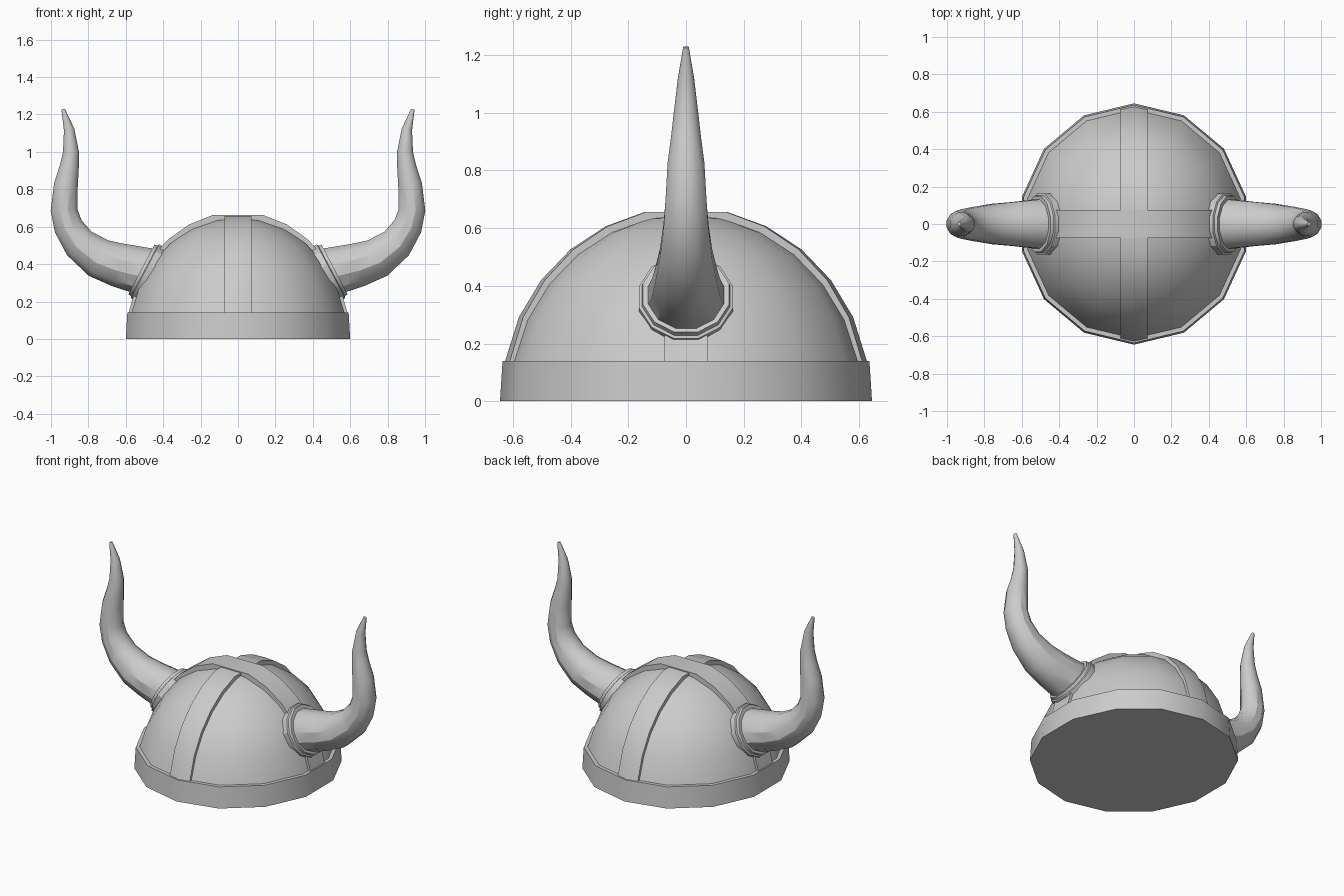
import bpy, bmesh
from math import sin, cos, pi, tan
from mathutils import Vector

if "Cube" in bpy.data.objects:
    bpy.data.objects.remove(bpy.data.objects["Cube"])

SIDES = 14
STEP = pi / SIDES          # half the angle of one dome side, also the ring spacing


def loft(name, rings, cap_start=False, cap_end=False, mirror=False):
    """Skin a list of equal-length closed rings of points."""
    bm = bmesh.new()
    vs = [[bm.verts.new(p) for p in r] for r in rings]
    n = len(rings[0])
    for a, b in zip(vs, vs[1:]):
        for i in range(n):
            j = (i + 1) % n
            bm.faces.new((a[i], a[j], b[j], b[i]))
    if cap_start:
        bm.faces.new(vs[0][::-1])
    if cap_end:
        bm.faces.new(vs[-1])
    bmesh.ops.remove_doubles(bm, verts=bm.verts, dist=1e-5)
    bmesh.ops.recalc_face_normals(bm, faces=bm.faces)
    me = bpy.data.meshes.new(name)
    bm.to_mesh(me)
    bm.free()
    ob = bpy.data.objects.new(name, me)
    bpy.context.collection.objects.link(ob)
    bpy.ops.object.select_all(action='DESELECT')
    bpy.context.view_layer.objects.active = ob
    ob.select_set(True)
    bpy.ops.object.shade_smooth_by_angle(angle=pi / 6)
    if mirror:
        ob.modifiers.new("Mirror", 'MIRROR').use_axis[0] = True
    return ob


def oval(r, z):
    """14-sided ring with corners at front and back, slightly narrower in x."""
    return [(0.954 * r * sin(2 * STEP * i), r * cos(2 * STEP * i), z)
            for i in range(SIDES)]


# dome
dome = [oval(0.612, 0.14)]
dome += [oval(0.628 * cos(k * STEP), 0.65 * sin(k * STEP)) for k in range(2, 7)]
dome.append(oval(0.0001, 0.65))
loft("dome", dome, cap_end=True)

# brow band with closed underside and a small ledge on top
loft("brow_band", [oval(0.645, 0), oval(0.636, 0.14), oval(0.61, 0.14)], cap_start=True)


# crossing straps
def strap(name, radius, height, half, ridge, along_x):
    rings = []
    for k in [1, 2, 3, 4, 5, 6, 8, 9, 10, 11, 12, 13]:
        e = k * STEP
        ring = []
        for off, depth in [(-half, 0.035), (-half, 0), (0, 0), (half, 0), (half, 0.035)]:
            drop = abs(off) * tan(STEP) if ridge else 0
            u = (radius - depth - drop) * cos(e)
            z = max(0.14, (height - depth) * sin(e)) if k not in (1, 13) else 0.14
            ring.append((u, off, z) if along_x else (off, u, z))
        rings.append(ring)
    loft(name, rings)


strap("front_back_strap", 0.643, 0.673, 0.073, True, False)
strap("side_strap", 0.600, 0.680, 0.075, False, True)


# rings across a path in the x-z plane
def section(c, t, r, n=12):
    t = Vector((t[0], 0, t[1])).normalized()
    side = Vector((-t.z, 0, t.x))
    return [Vector((c[0], 0, c[1])) + r * (side * cos(2 * pi * (i + .5) / n)
            + Vector((0, 1, 0)) * sin(2 * pi * (i + .5) / n)) for i in range(n)]


# horns: x, z, radius along the curve
path = [(.49, .357, .138), (.515, .367, .136), (.64, .395, .122), (.745, .432, .112),
        (.848, .51, .094), (.908, .603, .081), (.93, .69, .074), (.92, .825, .066),
        (.902, .92, .053), (.893, 1.0, .044), (.903, 1.12, .029), (.935, 1.228, .010)]
horn = []
for i, (x, z, r) in enumerate(path):
    a, b = path[max(i - 1, 0)], path[min(i + 1, len(path) - 1)]
    t = (0.885, 0.466) if i < 2 else (b[0] - a[0], b[1] - a[1])
    horn.append(section((x, z), t, r))
loft("horns", horn, cap_end=True, mirror=True)

# stepped collars at the horn roots: distance along axis, radius
axis = (0.885, 0.466)
collar = [section((.49 + d * axis[0], .358 + d * axis[1]), axis, r)
          for d, r in [(-.03, .168), (.008, .168), (.012, .158), (.03, .155), (.03, .13)]]
loft("horn_collars", collar, mirror=True)
